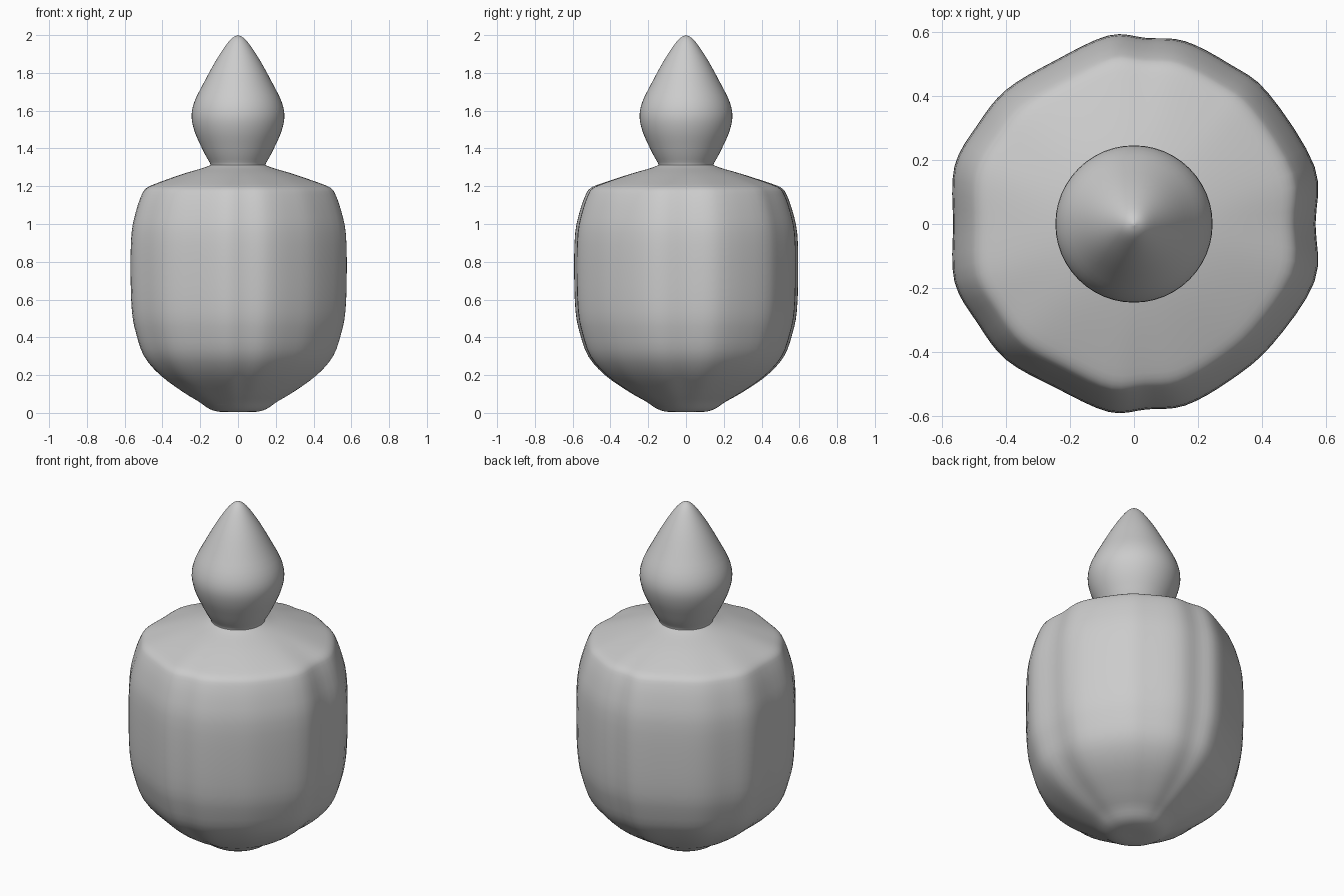
import bpy, bmesh, math
from mathutils import Vector

if "Cube" in bpy.data.objects:
    bpy.data.objects.remove(bpy.data.objects["Cube"])


def spline(points, steps, closed):
    """Catmull-Rom smoothing of a short 2D point list."""
    n = len(points)
    pick = lambda i: Vector(points[i % n] if closed else points[max(0, min(n - 1, i))])
    out = []
    for i in range(n if closed else n - 1):
        a, b, c, d = (pick(i + k) for k in (-1, 0, 1, 2))
        for s in range(steps):
            t = s / steps
            out.append(0.5 * (2 * b + (c - a) * t + (2 * a - 5 * b + 4 * c - d) * t * t
                              + (3 * b - a - 3 * c + d) * t ** 3))
    if not closed:
        out.append(Vector(points[-1]))
    return out


def loft(name, section, profile, roundness):
    """Sweep a unit section up a (radius, z) profile; roundness blends to a circle."""
    bm = bmesh.new()
    rings = []
    for r, z in profile:
        if r < 0.001:
            rings.append([bm.verts.new((0, 0, z))])
            continue
        k = roundness(z)
        ring = []
        for p in section:
            q = p.lerp(p.normalized(), k) * r
            ring.append(bm.verts.new((q.x, q.y, z)))
        rings.append(ring)
    n = len(section)
    for lo, hi in zip(rings, rings[1:]):
        for i in range(n):
            j = (i + 1) % n
            if len(lo) == 1:
                bm.faces.new((lo[0], hi[j], hi[i]))
            elif len(hi) == 1:
                bm.faces.new((lo[i], lo[j], hi[0]))
            else:
                bm.faces.new((lo[i], lo[j], hi[j], hi[i]))
    for f in bm.faces:
        f.smooth = True
    me = bpy.data.meshes.new(name)
    bm.to_mesh(me)
    bm.free()
    ob = bpy.data.objects.new(name, me)
    bpy.context.collection.objects.link(ob)
    return ob


# Candle body: rounded, slightly irregular many-sided block
outline = [(.565, -.18), (.568, 0), (.565, .18), (.42, .41), (.30, .50), (.16, .572),
           (.04, .582), (-.08, .59), (-.25, .51), (-.40, .42), (-.49, .31), (-.562, .18),
           (-.566, 0), (-.562, -.18), (-.49, -.31), (-.40, -.425), (-.25, -.51),
           (-.08, -.588), (.04, -.58), (.16, -.568), (.30, -.49), (.43, -.38)]
section = [p / 0.58 for p in spline(outline, 4, True)]
body = [(0, .005), (.09, .005), (.15, .02), (.21, .06), (.295, .11), (.42, .2),
        (.507, .3), (.55, .42), (.573, .54), (.58, .75), (.575, .95), (.55, 1.07),
        (.52, 1.155), (.495, 1.19), (.44, 1.215), (.30, 1.263), (.19, 1.295), (.145, 1.312)]
loft("candle_body", section, spline(body, 3, False),
     lambda z: max(0, min(1, (z - 1.2) / 0.08, 1)) if z > 1.2 else max(0, 1 - z / 0.15))

# Flame: round teardrop rising from the top
circle = [Vector((math.cos(a), math.sin(a))) for a in (math.tau * i / 48 for i in range(48))]
flame = [(.15, 1.30), (.145, 1.315), (.17, 1.36), (.195, 1.41), (.23, 1.49), (.246, 1.57),
         (.23, 1.65), (.18, 1.75), (.12, 1.86), (.065, 1.945), (.03, 1.985), (0, 2.0)]
loft("flame", circle, spline(flame, 3, False), lambda z: 1)
